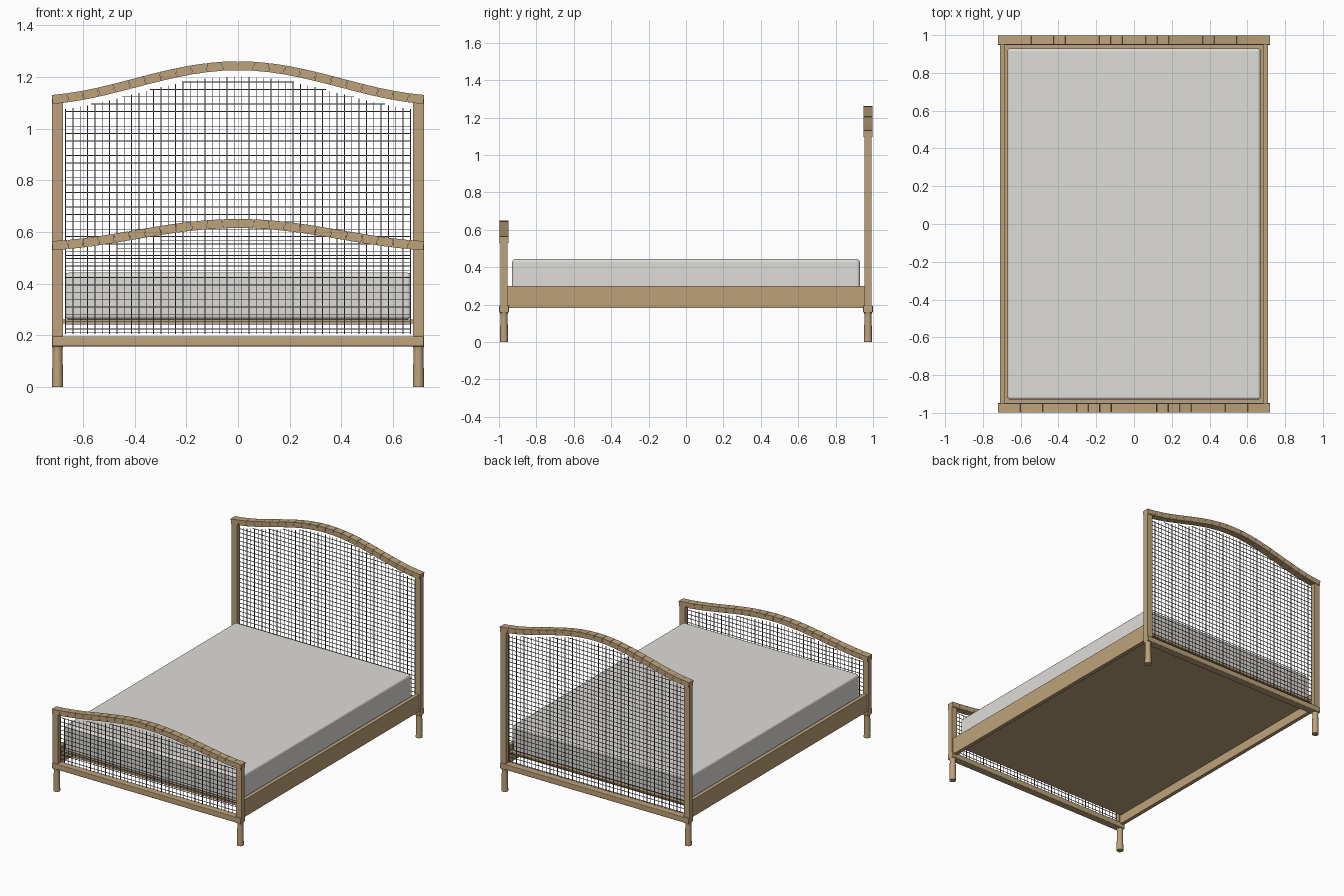
import bpy, bmesh, math
from mathutils import Matrix, Vector

cube = bpy.data.objects.get("Cube")
if cube:
    bpy.data.objects.remove(cube)


def material(name, rgb):
    m = bpy.data.materials.new(name)
    m.use_nodes = True
    m.diffuse_color = (*rgb, 1)
    m.node_tree.nodes["Principled BSDF"].inputs["Base Color"].default_value = (*rgb, 1)
    return m


WOOD = material("oak wood", (0.51, 0.365, 0.195))
FABRIC = material("mattress fabric", (0.73, 0.72, 0.685))
WIRE = material("dark wire", (0.14, 0.12, 0.13))

HALF = 0.72       # half width of the bed
ARCH_HALF = 0.8   # half wavelength of the arches
POST_X = 0.699
PANEL = 0.668     # half width of the wire panels
WIRE_T = 0.003
STEP = 0.0285


def finish(name, bm, mat):
    mesh = bpy.data.meshes.new(name)
    bm.to_mesh(mesh)
    bm.free()
    mesh.materials.append(mat)
    ob = bpy.data.objects.new(name, mesh)
    bpy.context.collection.objects.link(ob)
    return ob


def add_box(bm, center, size, angle=0):
    mat = (Matrix.Translation(center) @ Matrix.Rotation(angle, 4, "Y")
           @ Matrix.Diagonal((*size, 1)))
    bmesh.ops.create_cube(bm, size=1, matrix=mat)


def box(name, center, size, mat=WOOD):
    bm = bmesh.new()
    add_box(bm, center, size)
    return finish(name, bm, mat)


def soften(ob, width):
    bev = ob.modifiers.new("Bevel", "BEVEL")
    bev.width, bev.segments = width, 3
    for p in ob.data.polygons:
        p.use_smooth = True
    ob.modifiers.new("Weighted Normal", "WEIGHTED_NORMAL")


def turned_leg(name, x, y):
    # Round leg, flared toward the floor
    bm = bmesh.new()
    profile = [(0.022, 0), (0.022, 0.012), (0.019, 0.135), (0.019, 0.145), (0.022, 0.16)]
    verts = [bm.verts.new((r, 0, z)) for r, z in [(0, 0), *profile, (0, 0.16)]]
    edges = [bm.edges.new(pair) for pair in zip(verts, verts[1:])]
    bmesh.ops.spin(bm, geom=verts + edges, cent=(0, 0, 0), axis=(0, 0, 1),
                   angle=math.tau, steps=16)
    bmesh.ops.remove_doubles(bm, verts=bm.verts, dist=0.0001)
    bmesh.ops.recalc_face_normals(bm, faces=bm.faces)
    bmesh.ops.translate(bm, verts=bm.verts, vec=(x, y, 0))
    for f in bm.faces:
        f.smooth = abs(f.normal.z) < 0.7
    return finish(name, bm, WOOD)


def end_board(name, y, low, rise, wire_start):
    def arch(x):
        return low + rise / 2 * (1 + math.cos(math.pi * x / ARCH_HALF))

    # Arched top rail made of short blocks with fine joints
    bm = bmesh.new()
    count = 24
    xs = [-HALF + 2 * HALF * i / count for i in range(count + 1)]
    for x0, x1 in zip(xs, xs[1:]):
        a, b = Vector((x0, y, arch(x0))), Vector((x1, y, arch(x1)))
        d = b - a
        add_box(bm, (a + b) / 2, (d.length - 0.0015, 0.048, 0.035), -math.atan2(d.z, d.x))
    finish(name + "_arched_rail", bm, WOOD)

    # Posts, legs and bottom rail
    top = arch(POST_X)
    for side, s in (("left", 1), ("right", -1)):
        box(f"{name}_{side}_post", (s * POST_X, y, (0.19 + top) / 2), (0.042, 0.036, top - 0.19))
        turned_leg(f"{name}_{side}_leg", s * POST_X, y)
    rail = box(name + "_bottom_rail", (0, y, 0.176), (2 * HALF, 0.052, 0.038))
    soften(rail, 0.005)

    # Wire grid trimmed below the arch
    bm = bmesh.new()
    n = round(2 * PANEL / STEP)
    for i in range(n + 1):
        x = -PANEL + 2 * PANEL * i / n
        top, bottom = arch(x) - 0.042, 0.205
        add_box(bm, (x, y - WIRE_T / 2, (top + bottom) / 2), (WIRE_T, WIRE_T, top - bottom))
    z = wire_start
    while z < low + rise - 0.04:
        ratio = max(-1, 2 * (z + 0.04 - low) / rise - 1)
        half = min(PANEL, ARCH_HALF / math.pi * math.acos(ratio))
        add_box(bm, (0, y + WIRE_T / 2, z), (2 * half, WIRE_T, WIRE_T))
        z += STEP
    finish(name + "_wire_grid", bm, WIRE)


end_board("headboard", 0.973, 1.110, 0.134, 0.212)
end_board("footboard", -0.973, 0.545, 0.088, 0.224)

# Side rails
for side, s in (("left", 1), ("right", -1)):
    box(side + "_side_rail", (s * 0.697, 0, 0.241), (0.026, 1.91, 0.117))

# Platform under the mattress
box("platform", (0, 0, 0.253), (1.37, 1.89, 0.016))

# Mattress with softened edges
mattress = box("mattress", (0, 0, 0.352), (1.34, 1.86, 0.182), FABRIC)
soften(mattress, 0.016)
